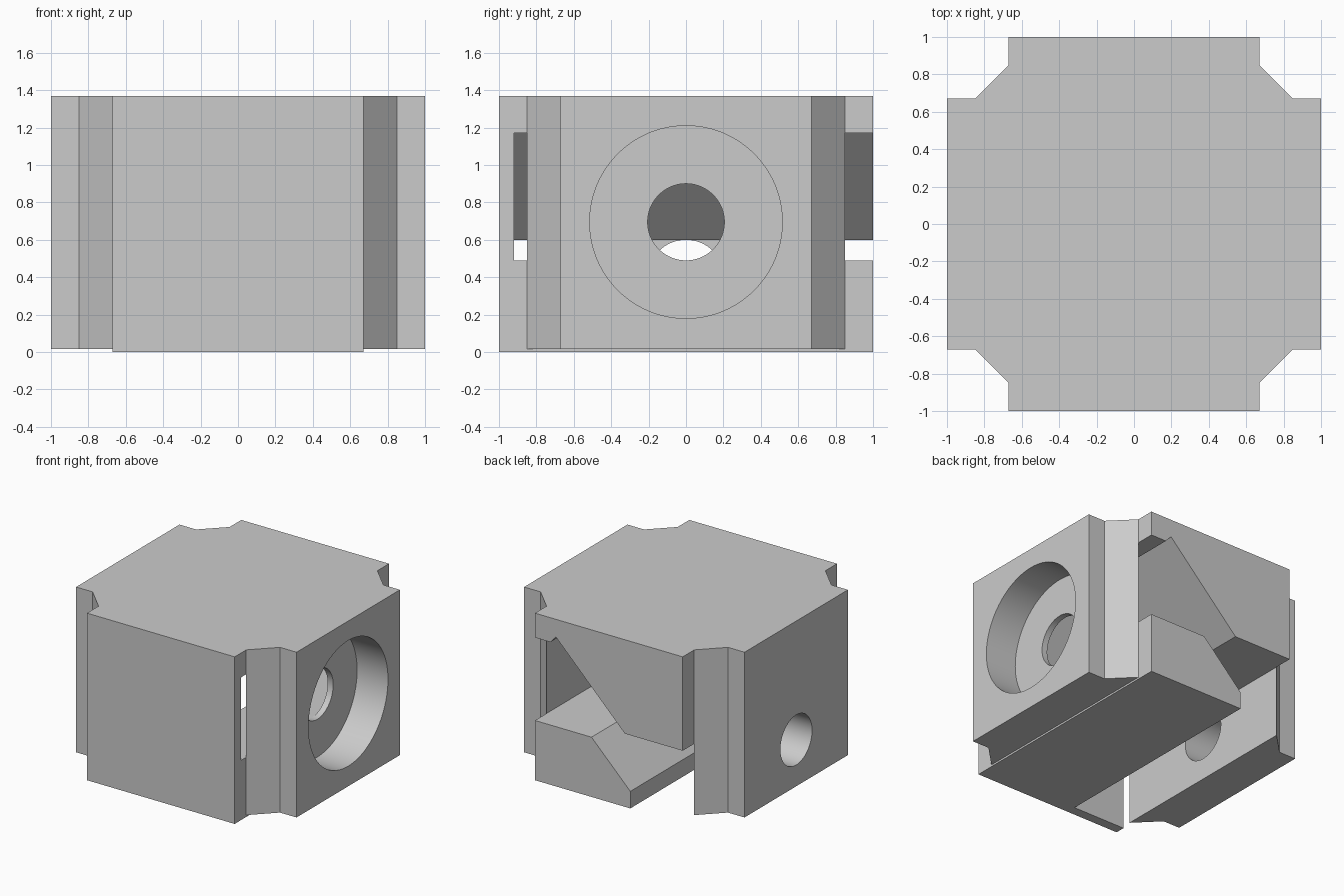
import bpy, bmesh, math
from mathutils import Vector

cube = bpy.data.objects.get("Cube")
if cube:
    bpy.data.objects.remove(cube, do_unlink=True)

grey = bpy.data.materials.new("light grey")
grey.use_nodes = True
grey.diffuse_color = (0.6, 0.6, 0.6, 1)
grey.node_tree.nodes["Principled BSDF"].inputs["Base Color"].default_value = (0.6, 0.6, 0.6, 1)

# Main dimensions
TOP, HALF, NECK, SIDE = 1.37, 1.0, 0.67, 0.85
LIFT = 0.015         # walls stop just above the base
PANEL_BACK = -0.92   # inner side of the front panel


def prism(name, points, depth):
    """Extrude a closed outline of 3D points along a vector."""
    bm = bmesh.new()
    face = bm.faces.new([bm.verts.new(p) for p in points])
    new = bmesh.ops.extrude_face_region(bm, geom=[face])["geom"]
    verts = [v for v in new if isinstance(v, bmesh.types.BMVert)]
    bmesh.ops.translate(bm, verts=verts, vec=Vector(depth))
    bmesh.ops.recalc_face_normals(bm, faces=bm.faces)
    mesh = bpy.data.meshes.new(name)
    bm.to_mesh(mesh)
    bm.free()
    mesh.materials.append(grey)
    obj = bpy.data.objects.new(name, mesh)
    bpy.context.collection.objects.link(obj)
    return obj


def section(name, outline, y0, y1):
    """Extrude an x-z outline from y0 to y1."""
    return prism(name, [(x, y0, z) for x, z in outline], (0, y1 - y0, 0))


def drill(obj, radius, z, x0, x1, sides=96):
    """Cut a round hole along x."""
    ring = [2 * math.pi * i / sides for i in range(sides)]
    cutter = prism("hole_cutter", [(x0, radius * math.cos(a), z + radius * math.sin(a))
                                   for a in ring], (x1 - x0, 0, 0))
    cutter.hide_render = True
    mod = obj.modifiers.new("hole", "BOOLEAN")
    mod.operation, mod.solver, mod.object = "DIFFERENCE", "EXACT", cutter
    bpy.context.view_layer.objects.active = obj
    bpy.ops.object.modifier_apply(modifier=mod.name)
    bpy.data.objects.remove(cutter, do_unlink=True)


def side_wall(name, s):
    """Wall with chamfered inner corners, on the side given by the sign s."""
    half = [(HALF, NECK), (SIDE, NECK), (NECK, SIDE)]
    outline = half + [(x, -y) for x, y in reversed(half)]
    return prism(name, [(s * x, y, LIFT) for x, y in outline], (0, 0, TOP - LIFT))


# Front panel closing the channel
section("front_panel", [(-NECK, 0), (NECK, 0), (NECK, TOP), (-NECK, TOP)],
        -HALF, PANEL_BACK)

# Upper block with the sloped channel roof
section("upper_block", [(-NECK, TOP), (-NECK, 0.6), (-0.145, 0.6), (0.48, 1.225),
                        (0.53, 1.17), (NECK, 1.17), (NECK, TOP)], PANEL_BACK, HALF)

# Lower block with the matching ramp
section("lower_block", [(NECK, 0), (NECK, 0.49), (0.157, 0.49), (-0.195, 0.14),
                        (-0.195, 0)], PANEL_BACK, HALF)

# Left wall with a wide counterbore and a through hole
left_wall = side_wall("left_wall", 1)
drill(left_wall, 0.515, 0.695, 0.72, 1.2)
drill(left_wall, 0.205, 0.695, 0.5, 1.2)

# Right wall with a lower through hole
right_wall = side_wall("right_wall", -1)
drill(right_wall, 0.205, 0.395, -1.2, -0.5)

# Smooth bores, sharp edges
for wall in (left_wall, right_wall):
    bpy.ops.object.select_all(action="DESELECT")
    wall.select_set(True)
    bpy.context.view_layer.objects.active = wall
    bpy.ops.object.shade_smooth_by_angle(angle=math.radians(30))
